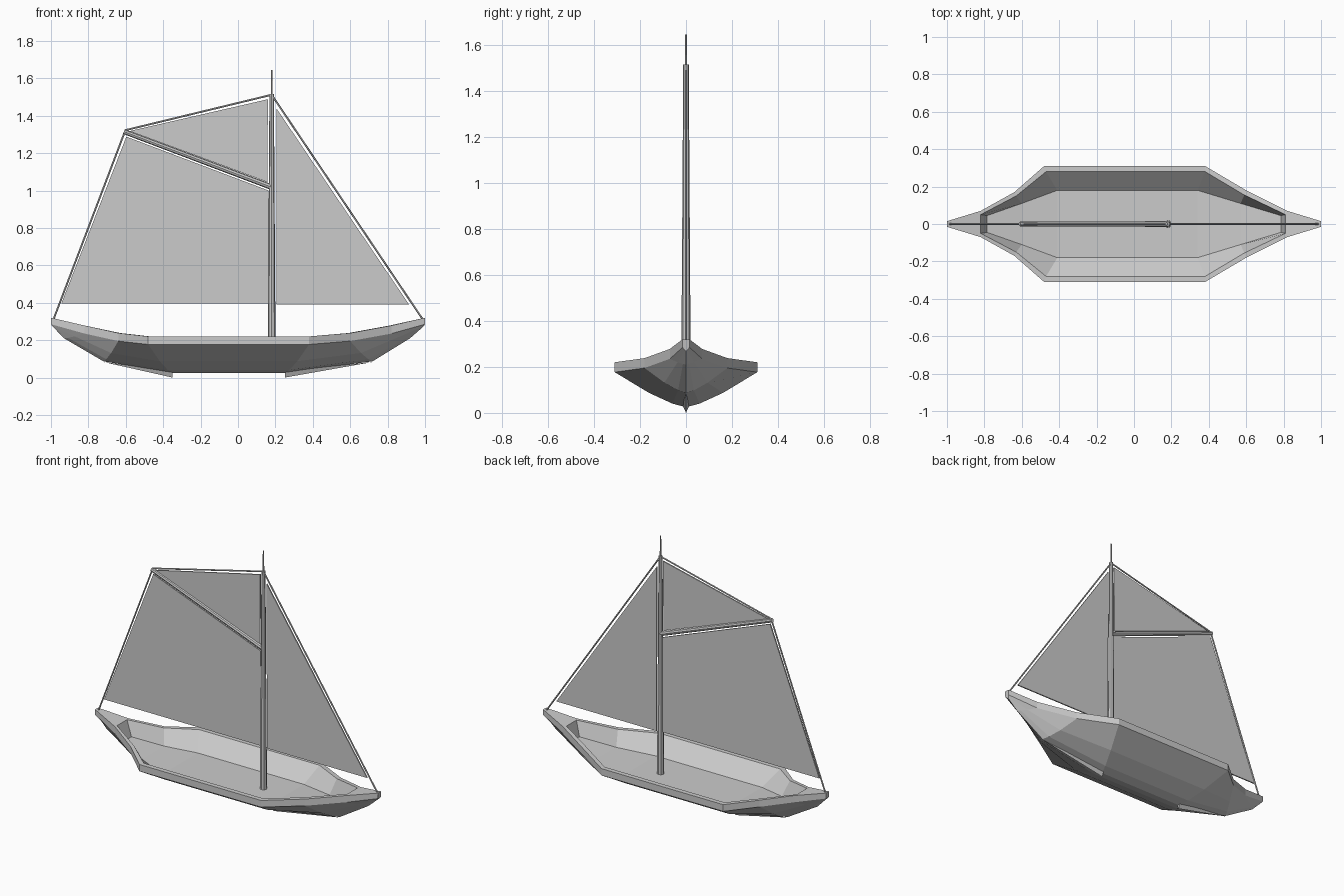
import bpy, bmesh
from mathutils import Vector

if "Cube" in bpy.data.objects:
    bpy.data.objects.remove(bpy.data.objects["Cube"])


def make_object(name, bm):
    bmesh.ops.recalc_face_normals(bm, faces=bm.faces)
    mesh = bpy.data.meshes.new(name)
    bm.to_mesh(mesh)
    bm.free()
    obj = bpy.data.objects.new(name, mesh)
    bpy.context.collection.objects.link(obj)
    return obj


def spar(name, start, end, r1, r2, sides=8):
    a, b = Vector(start), Vector(end)
    bm = bmesh.new()
    bmesh.ops.create_cone(bm, cap_ends=True, segments=sides, radius1=r1,
                          radius2=r2, depth=(b - a).length)
    obj = make_object(name, bm)
    obj.location = (a + b) / 2
    obj.rotation_mode = 'QUATERNION'
    obj.rotation_quaternion = (b - a).to_track_quat('Z', 'Y')
    return obj


def plate(name, outline, thick):
    # flat outline in the xz plane, given thickness along y
    bm = bmesh.new()
    face = bm.faces.new([bm.verts.new((x, -thick / 2, z)) for x, z in outline])
    ext = bmesh.ops.extrude_face_region(bm, geom=[face])
    verts = [v for v in ext['geom'] if isinstance(v, bmesh.types.BMVert)]
    bmesh.ops.translate(bm, verts=verts, vec=(0, thick, 0))
    return make_object(name, bm)


# hull stations: rim x, half width, rim z, keel x, keel z
stations = [
    (-1.00, .015, .320, -.985, .268), (-.82, .07, .278, -.93, .21),
    (-.64, .17, .238, -.72, .087), (-.48, .31, .220, -.35, .025),
    (.38, .31, .220, .25, .025), (.60, .18, .238, .72, .087),
    (.82, .07, .278, .92, .21), (1.00, .015, .320, .985, .268)]
# inside stations: inner rim x, half width, floor x, half width, floor z
inside = [
    (-.82, .05, -.785, .045, .18), (-.63, .15, -.60, .11, .145),
    (-.47, .28, -.41, .18, .125), (.38, .28, .34, .18, .125),
    (.59, .155, .57, .11, .145), (.81, .05, .785, .045, .18)]

# hull: outer skin, rim, end decks, inner walls and floor
bm = bmesh.new()
outer = []
for x, w, z, kx, kz in stations:
    bz = z - (.035 if w < .05 else .043)
    half = [(x, w, z), (x, w, bz)]
    for f, g in ((.52, .41), (.19, .10)):
        half.append((kx + (x - kx) * f, w * f, kz + (bz - kz) * g))
    ring = half + [(kx, 0, kz)] + [(p[0], -p[1], p[2]) for p in reversed(half)]
    outer.append([bm.verts.new(p) for p in ring])
inner = []
for (ix, iw, fx, fw, fz), s in zip(inside, stations[1:-1]):
    ring = [(ix, iw, s[2]), (fx, fw, fz), (fx, -fw, fz), (ix, -iw, s[2])]
    inner.append([bm.verts.new(p) for p in ring])


def bridge(a, b):
    for i in range(len(a) - 1):
        bm.faces.new((a[i], a[i + 1], b[i + 1], b[i]))


for a, b in zip(outer, outer[1:]):
    bridge(a, b)
for i, (a, b) in enumerate(zip(inner, inner[1:])):
    bridge(a, b)
    for k in (0, -1):
        bm.faces.new((outer[i + 1][k], outer[i + 2][k], b[k], a[k]))
for tip, nxt, inn in ((0, 1, 0), (-1, -2, -1)):
    o, n, r = outer[tip], outer[nxt], inner[inn]
    bm.faces.new(o)
    bm.faces.new((o[0], n[0], r[0], r[-1], n[-1], o[-1]))
    bm.faces.new(r)
make_object("hull", bm)

# keel fins under the hull, pointed at the bottom
for name, tip, x in (("rear_keel", -.72, -.35), ("front_keel", .72, .25)):
    bm = bmesh.new()
    t, low, l, r = [bm.verts.new(p) for p in (
        (tip, 0, .083), (x, 0, 0), (x, .016, .035), (x, -.016, .035))]
    for f in ((t, low, l), (t, r, low), (low, r, l), (t, l, r)):
        bm.faces.new(f)
    make_object(name, bm)

# mast, topmast pole and gaff
spar("mast", (.18, 0, .12), (.18, 0, 1.515), .021, .012)
spar("mast_pole", (.18, 0, 1.50), (.18, 0, 1.645), .005, .004)
spar("gaff", (.175, 0, 1.02), (-.61, 0, 1.315), .015, .013)

# rigging lines
spar("rear_stay", (-.985, 0, .315), (-.605, 0, 1.315), .005, .005, 6)
spar("top_stay", (-.605, 0, 1.322), (.18, 0, 1.512), .005, .005, 6)
spar("front_stay", (.18, 0, 1.512), (.985, 0, .315), .005, .005, 6)

# sails
plate("main_sail", [(-.945, .395), (.163, .395), (.163, 1.0), (-.597, 1.288)], .008)
plate("top_sail", [(-.58, 1.318), (.157, 1.045), (.16, 1.488)], .008)
plate("jib_sail", [(.207, .39), (.915, .39), (.205, 1.44)], .008)
